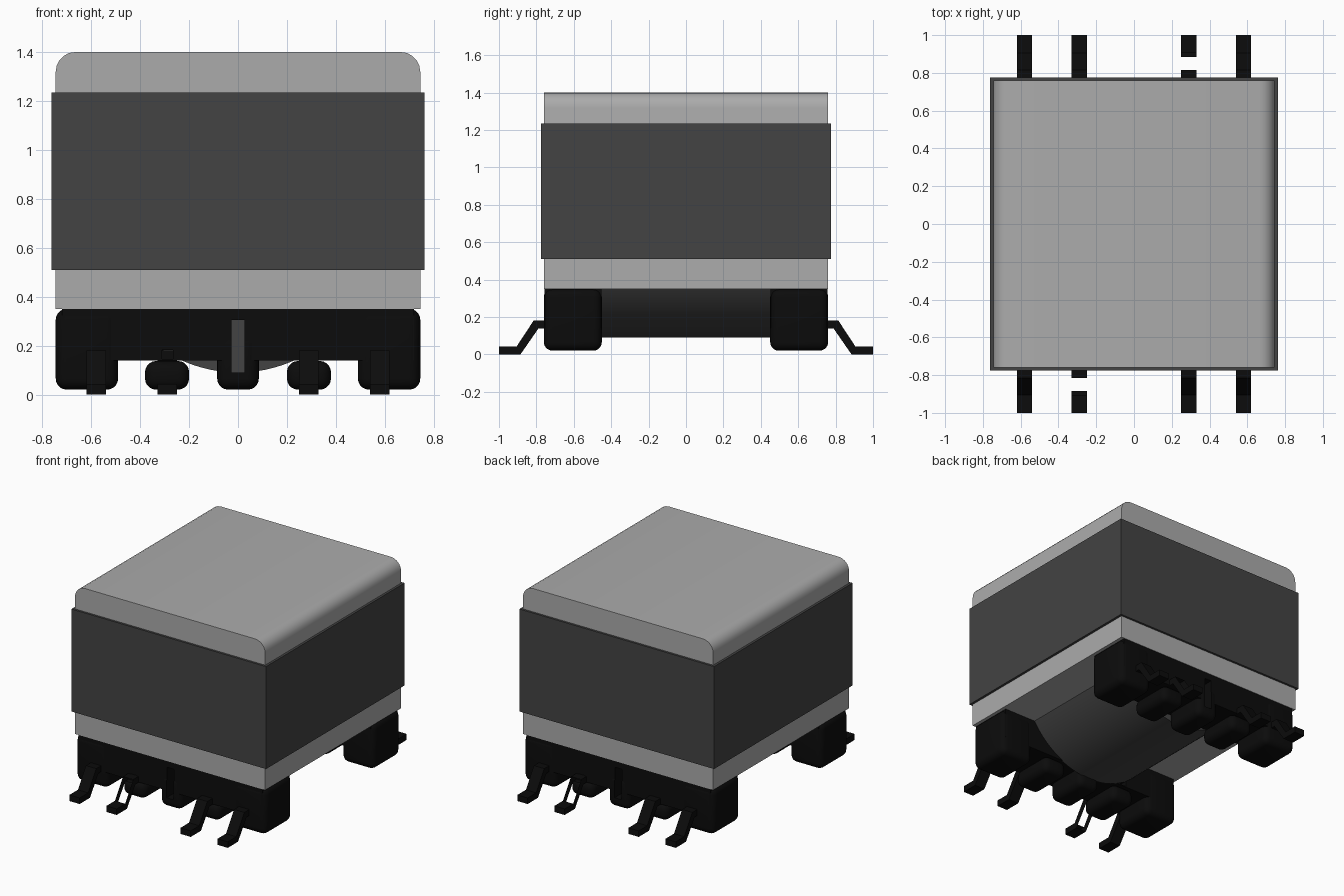
import bpy, bmesh, math
from mathutils import Matrix

cube = bpy.data.objects.get("Cube")
if cube:
    bpy.data.objects.remove(cube, do_unlink=True)


def material(name, value):
    m = bpy.data.materials.new(name)
    m.use_nodes = True
    color = (value, value, value, 1)
    m.diffuse_color = color
    m.node_tree.nodes["Principled BSDF"].inputs["Base Color"].default_value = color
    return m


FERRITE = material("light grey ferrite", 0.41)
TAPE = material("dark grey tape", 0.056)
PLASTIC = material("black plastic", 0.0035)


def finish(bm, name, mat, smooth=False):
    bmesh.ops.recalc_face_normals(bm, faces=bm.faces)
    mesh = bpy.data.meshes.new(name)
    bm.to_mesh(mesh)
    bm.free()
    ob = bpy.data.objects.new(name, mesh)
    bpy.context.collection.objects.link(ob)
    mesh.materials.append(mat)
    if smooth:
        activate(ob)
        bpy.ops.object.shade_smooth_by_angle(angle=math.radians(35))
    return ob


def activate(ob):
    bpy.ops.object.select_all(action='DESELECT')
    ob.select_set(True)
    bpy.context.view_layer.objects.active = ob


def box(name, mat, x, y, z, radius=0, keep=lambda e: True):
    """Box between the given ranges; edges passing keep are rounded."""
    bm = bmesh.new()
    bmesh.ops.create_cube(bm, size=1)
    for v in bm.verts:
        v.co = [a + (b - a) * (c + 0.5) for c, (a, b) in zip(v.co, (x, y, z))]
    if radius:
        bmesh.ops.bevel(bm, geom=[e for e in bm.edges if keep(e)], offset=radius,
                        segments=5, profile=0.5, affect='EDGES')
    return finish(bm, name, mat, radius > 0)


def cut(ob, cutter):
    mod = ob.modifiers.new("slot", 'BOOLEAN')
    mod.operation = 'DIFFERENCE'
    mod.solver = 'EXACT'
    mod.object = cutter
    activate(ob)
    bpy.ops.object.modifier_apply(modifier=mod.name)


def leg(name, x, hollow=False):
    """Gull-wing leg; a hollow one has only side walls on its slope."""
    profile = [(-0.70, 0.18), (-0.815, 0.18), (-0.905, 0.043), (-1.0, 0.043),
               (-1.0, 0), (-0.885, 0), (-0.79, 0.137), (-0.70, 0.137)]
    bm = bmesh.new()
    rows = [[bm.verts.new((x + s * 0.04, y, z)) for y, z in profile] for s in (-1, 1)]
    n = len(profile)
    for i in range(n):
        j = (i + 1) % n
        if not (hollow and i in (1, 5)):
            bm.faces.new((rows[0][i], rows[0][j], rows[1][j], rows[1][i]))
    # Side walls in three quads: shoulder, slope, foot
    for row in rows:
        for i in range(3):
            bm.faces.new((row[i], row[i + 1], row[n - 2 - i], row[n - 1 - i]))
    return finish(bm, name, PLASTIC)


# Core with its two upper long edges rounded
box("core", FERRITE, (-0.745, 0.745), (-0.76, 0.76), (0.35, 1.40), 0.08,
    lambda e: all(v.co.z > 1.3 for v in e.verts) and
    abs(e.verts[0].co.x - e.verts[1].co.x) < 0.01)
box("tape_wrap", TAPE, (-0.762, 0.762), (-0.775, 0.775), (0.51, 1.235))

# Round winding showing under the core
bm = bmesh.new()
bmesh.ops.create_cone(bm, cap_ends=True, segments=96, radius1=0.56, radius2=0.56, depth=0.92,
                      matrix=Matrix.Translation((0, 0, 0.65)) @ Matrix.Rotation(math.pi / 2, 4, 'X'))
finish(bm, "winding", TAPE, True)

# Front bobbin end: beam, feet and legs
Y = (-0.76, -0.45)
front = []
beam = box("bobbin_beam", PLASTIC, (-0.72, 0.72), (-0.757, -0.453), (0.14, 0.351))
middle = box("bobbin_middle_foot", PLASTIC, (-0.085, 0.085), Y, (0.02, 0.25), 0.045)
front += [beam, middle]
for side, label in ((-1, "right"), (1, "left")):
    xs = sorted((side * 0.2, side * 0.38))
    front.append(box("bobbin_inner_foot_" + label, PLASTIC, xs, Y, (0.02, 0.137), 0.045))
    xs = sorted((side * 0.49, side * 0.745))
    front.append(box("bobbin_outer_foot_" + label, PLASTIC, xs, Y, (0.02, 0.351), 0.045))
    front.append(leg("inner_leg_" + label, side * 0.29, hollow=side < 0))
    front.append(leg("outer_leg_" + label, side * 0.58))

# Openings through the bobbin: tall middle slot and small hole behind the hollow leg
slot = box("slot_cutter", PLASTIC, (-0.027, 0.027), (-0.9, -0.4), (0.09, 0.305))
hole = box("hole_cutter", PLASTIC, (-0.31, -0.265), (-0.9, -0.4), (0.145, 0.183))
cut(beam, slot)
cut(middle, slot)
cut(beam, hole)
for cutter in (slot, hole):
    bpy.data.objects.remove(cutter, do_unlink=True)

# Back bobbin end is the front one turned half way round
for ob in front:
    twin = ob.copy()
    twin.data = ob.data.copy()
    twin.data.transform(Matrix.Rotation(math.pi, 4, 'Z'))
    twin.name = "back_" + ob.name
    ob.name = "front_" + ob.name
    bpy.context.collection.objects.link(twin)
